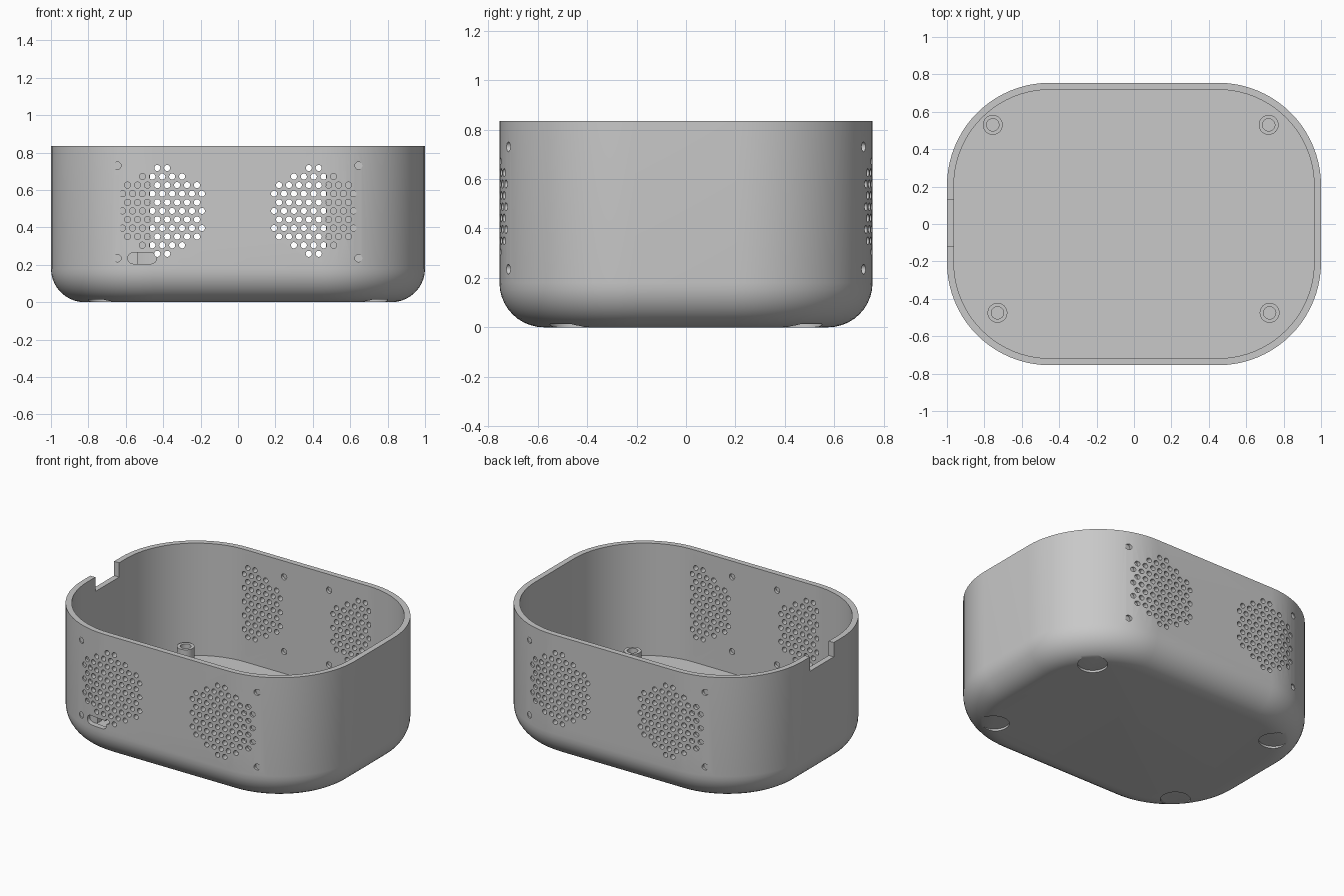
import bpy, bmesh, math

if "Cube" in bpy.data.objects:
    bpy.data.objects.remove(bpy.data.objects["Cube"])

CX, CY, R = 0.45, 0.205, 0.55          # corner arc centres and outer corner radius
WALL, FLOOR, TOP, FILLET = 0.037, 0.09, 0.835, 0.18
SEG = 20

grey = bpy.data.materials.new("grey plastic")
grey.diffuse_color = (0.58, 0.58, 0.58, 1)
grey.use_nodes = True
grey.node_tree.nodes["Principled BSDF"].inputs["Base Color"].default_value = grey.diffuse_color


def make(name, bm):
    bmesh.ops.recalc_face_normals(bm, faces=bm.faces[:])
    me = bpy.data.meshes.new(name)
    bm.to_mesh(me)
    bm.free()
    me.materials.append(grey)
    ob = bpy.data.objects.new(name, me)
    bpy.context.collection.objects.link(ob)
    return ob


def ring(bm, r, z):
    """Rounded rectangle loop sharing the same corner centres."""
    vs = []
    for k, (sx, sy) in enumerate(((1, 1), (-1, 1), (-1, -1), (1, -1))):
        for i in range(SEG + 1):
            a = math.pi / 2 * (k + i / SEG)
            vs.append(bm.verts.new((sx * CX + r * math.cos(a), sy * CY + r * math.sin(a), z)))
    return vs


def bridge(bm, a, b):
    n = len(a)
    for i in range(n):
        j = (i + 1) % n
        bm.faces.new((a[i], a[j], b[j], b[i]))


def prism(bm, pts_a, pts_b):
    a = [bm.verts.new(p) for p in pts_a]
    b = [bm.verts.new(p) for p in pts_b]
    bm.faces.new(a)
    bm.faces.new(b)
    bridge(bm, a, b)


def y_prism(bm, outline, y0, y1):
    prism(bm, [(x, y0, z) for x, z in outline], [(x, y1, z) for x, z in outline])


def circle(cx, cz, r, n=16):
    return [(cx + r * math.cos(2 * math.pi * i / n), cz + r * math.sin(2 * math.pi * i / n))
            for i in range(n)]


def carve(target, bm):
    """Subtract a cutter, using the first solver that gives a sound result."""
    cutter = make("cutter", bm)
    cutter.hide_render = True
    before = len(target.data.vertices)
    for solver in ("MANIFOLD", "EXACT", "FLOAT"):
        mod = target.modifiers.new("opening", "BOOLEAN")
        mod.operation, mod.object, mod.solver = "DIFFERENCE", cutter, solver
        bpy.context.view_layer.update()
        graph = bpy.context.evaluated_depsgraph_get()
        me = bpy.data.meshes.new_from_object(target.evaluated_get(graph))
        target.modifiers.remove(mod)
        if len(me.vertices) > before:
            target.data = me
            break
    bpy.data.objects.remove(cutter)


# case shell: filleted outside, straight cavity, flat floor
bm = bmesh.new()
loops = []
for i in range(11):
    a = math.pi / 2 * i / 10
    loops.append(ring(bm, R - FILLET + FILLET * math.sin(a), FILLET - FILLET * math.cos(a)))
loops += [ring(bm, R, TOP), ring(bm, R - WALL, TOP), ring(bm, R - WALL, FLOOR)]
for a, b in zip(loops, loops[1:]):
    bridge(bm, a, b)
bm.faces.new(loops[0])
bm.faces.new(loops[-1])
case = make("case_shell", bm)

# notch in the left rim and shallow foot recesses underneath
cut = bmesh.new()
y_prism(cut, [(-1.1, 0.74), (-0.9, 0.74), (-0.9, 0.9), (-1.1, 0.9)], -0.12, 0.13)
for sx in (-1, 1):
    for sy in (-1, 1):
        c = circle(sx * 0.71, sy * 0.46, 0.09, 32)
        prism(cut, [(x, y, -0.05) for x, y in c], [(x, y, 0.014) for x, y in c])
carve(case, cut)

# speaker grilles and blind screw holes on front and back
grille, screws = bmesh.new(), bmesh.new()
PITCH, inner = 0.053, CY + R - WALL
for side in (-1, 1):
    for cx in (-0.405, 0.405):
        for row in range(-5, 6):
            for col in range(-5, 6):
                dx = (col + 0.5 * (row % 2)) * PITCH
                dz = row * PITCH * math.sqrt(3) / 2
                if math.hypot(dx, dz) < 0.235:
                    y_prism(grille, circle(cx + dx, 0.488 + dz, 0.0165, 14),
                            side * (inner - 0.0008), side * 0.8)
        for dx in (-0.24, 0.24):
            for z in (0.235, 0.73):
                y_prism(screws, circle(cx + dx, z, 0.02), side * 0.707, side * 0.737)
carve(case, grille)
carve(case, screws)

# cable slot in the front
slot = []
for i in range(9):
    a = -math.pi / 2 + math.pi * i / 8
    slot.append((-0.465 + 0.03 * math.cos(a), 0.235 + 0.03 * math.sin(a)))
slot += [(-1.025 - x, 0.47 - z) for x, z in slot]
cut = bmesh.new()
y_prism(cut, slot, -0.711, -0.8)
carve(case, cut)

# screw bosses standing on the floor
for n, (x, y) in enumerate(((-0.755, 0.53), (0.72, 0.53), (-0.73, -0.475), (0.725, -0.475))):
    bm = bmesh.new()
    rings = []
    for r, z in ((0.053, FLOOR - 0.005), (0.053, 0.185), (0.033, 0.185), (0.033, FLOOR + 0.002)):
        rings.append([bm.verts.new((x + px, y + py, z)) for px, py in circle(0, 0, r, 32)])
    for a, b in zip(rings, rings[1:]):
        bridge(bm, a, b)
    bm.faces.new(rings[0])
    bm.faces.new(rings[-1])
    make("screw_boss_%d" % (n + 1), bm).select_set(True)

case.select_set(True)
bpy.context.view_layer.objects.active = case
bpy.ops.object.shade_smooth_by_angle(angle=math.radians(30))
